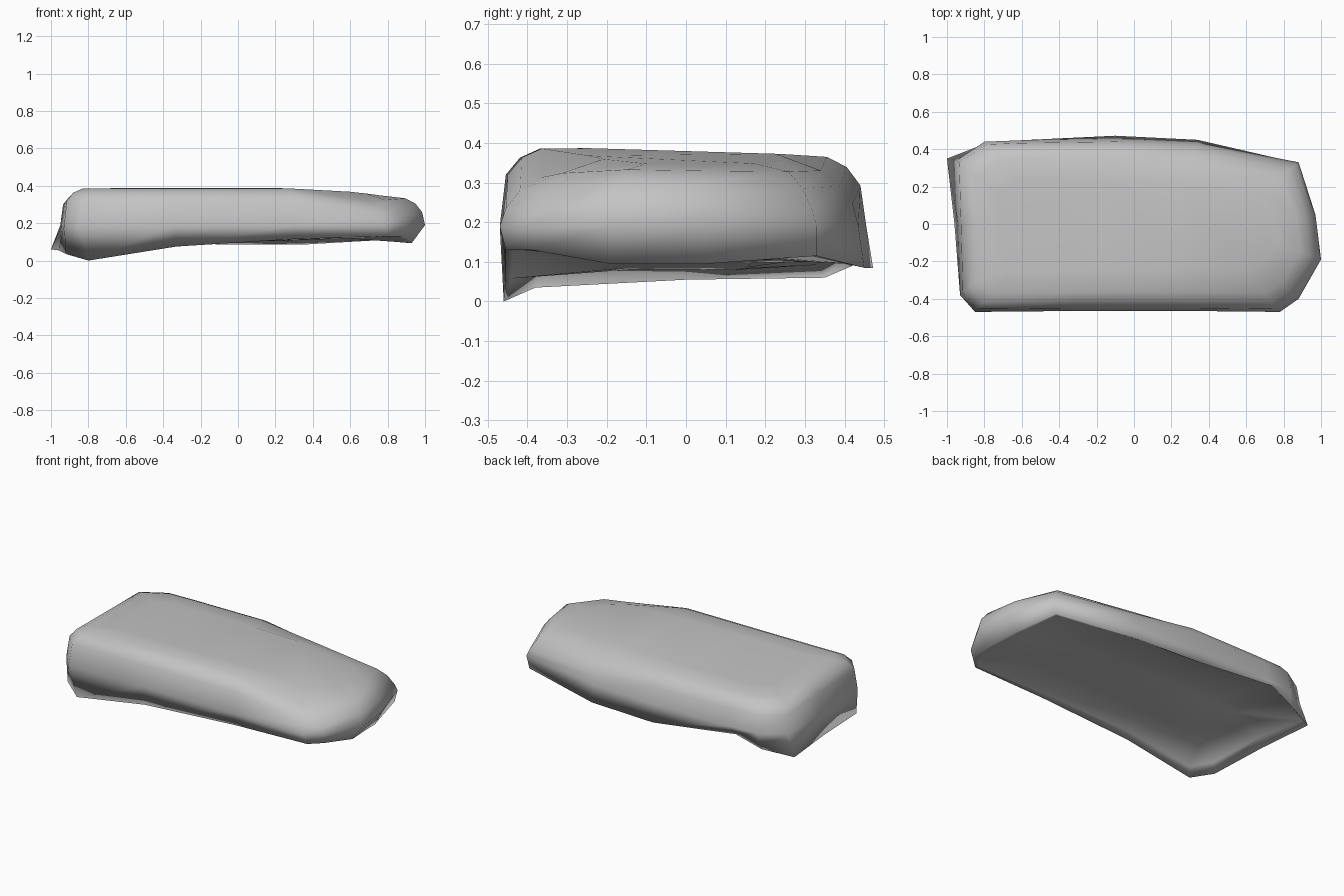
import bpy
import bmesh

cube = bpy.data.objects.get("Cube")
if cube:
    bpy.data.objects.remove(cube, do_unlink=True)


def make_material(name, color):
    mat = bpy.data.materials.new(name)
    mat.use_nodes = True
    mat.diffuse_color = color
    mat.node_tree.nodes["Principled BSDF"].inputs["Base Color"].default_value = color
    return mat


# Plan outline at mid height, counter-clockwise from the front left corner
waist = [(-.85, -.47), (-.33, -.465), (.3, -.465), (.78, -.47), (.88, -.4),
         (1, -.19), (.97, .05), (.88, .33), (.34, .435), (-.1, .455),
         (-.62, .447), (-.8, .44), (-.95, .34), (-.94, 0), (-.93, -.38)]

# Lower rim, notched at the back and flared at the back left corner
rim = [(-.8, -.46, 0), (-.33, -.455, .075), (.3, -.455, .115), (.8, -.455, .13),
       (.87, -.39, .13), (.93, -.19, .095), (.92, .05, .095), (.86, .33, .115),
       (.34, .45, .085), (-.1, .472, .085), (-.66, .445, .15), (-.82, .42, .09),
       (-1, .35, .06), (-.96, 0, .055), (-.92, -.38, .035)]


def clamp(t):
    return max(0, min(1, t))


def inset(x, y, d):
    return x * (1 - d / .95), y * (1 - d / .46)


def top_height(x, y):
    # Falls towards the right end, and further at its two corners
    end = max(0, x - .4) / .4
    corner = clamp((x - .1 + y / 2) / .3) * clamp((abs(y) - .25) / .13)
    return .39 - .038 * end - .03 * max(0, y + .35) - .05 * corner


def upper_ring(d, drop):
    ring = []
    for p in waist:
        x, y = inset(*p, d)
        ring.append((x, y, top_height(x, y) - drop))
    return ring


def lower_ring(d, flat):
    # The underside is recessed behind a lip that is deepest at the left
    ring = []
    for px, py, pz in rim:
        x, y = inset(px, py, d)
        lift = max(0, .03 - .035 * px) * (.5 if py > 0 else 1)
        ring.append((x, y, (pz + lift) * (1 - flat) + (.1 + .03 * x) * flat))
    return ring


# Slab: underside, rim, wall, rounded shoulder, flat top
rings = [lower_ring(.3, 1),
         lower_ring(.02, 0),
         rim,
         [(x, y, .19) for x, y in waist],
         upper_ring(.015, .07),
         upper_ring(.05, .027),
         upper_ring(.1, .004),
         upper_ring(.22, 0)]

bm = bmesh.new()
loops = [[bm.verts.new(p) for p in ring] for ring in rings]
count = len(waist)
for low, high in zip(loops, loops[1:]):
    for i in range(count):
        j = (i + 1) % count
        bm.faces.new((low[i], low[j], high[j], high[i]))
caps = [bm.faces.new(loops[0][::-1]), bm.faces.new(loops[-1])]
bmesh.ops.triangulate(bm, faces=caps)
bmesh.ops.recalc_face_normals(bm, faces=bm.faces[:])
for face in bm.faces:
    face.smooth = True

mesh = bpy.data.meshes.new("rounded_slab")
bm.to_mesh(mesh)
bm.free()
slab = bpy.data.objects.new("rounded_slab", mesh)
bpy.context.collection.objects.link(slab)
mesh.materials.append(make_material("light_grey", (.55, .55, .55, 1)))
